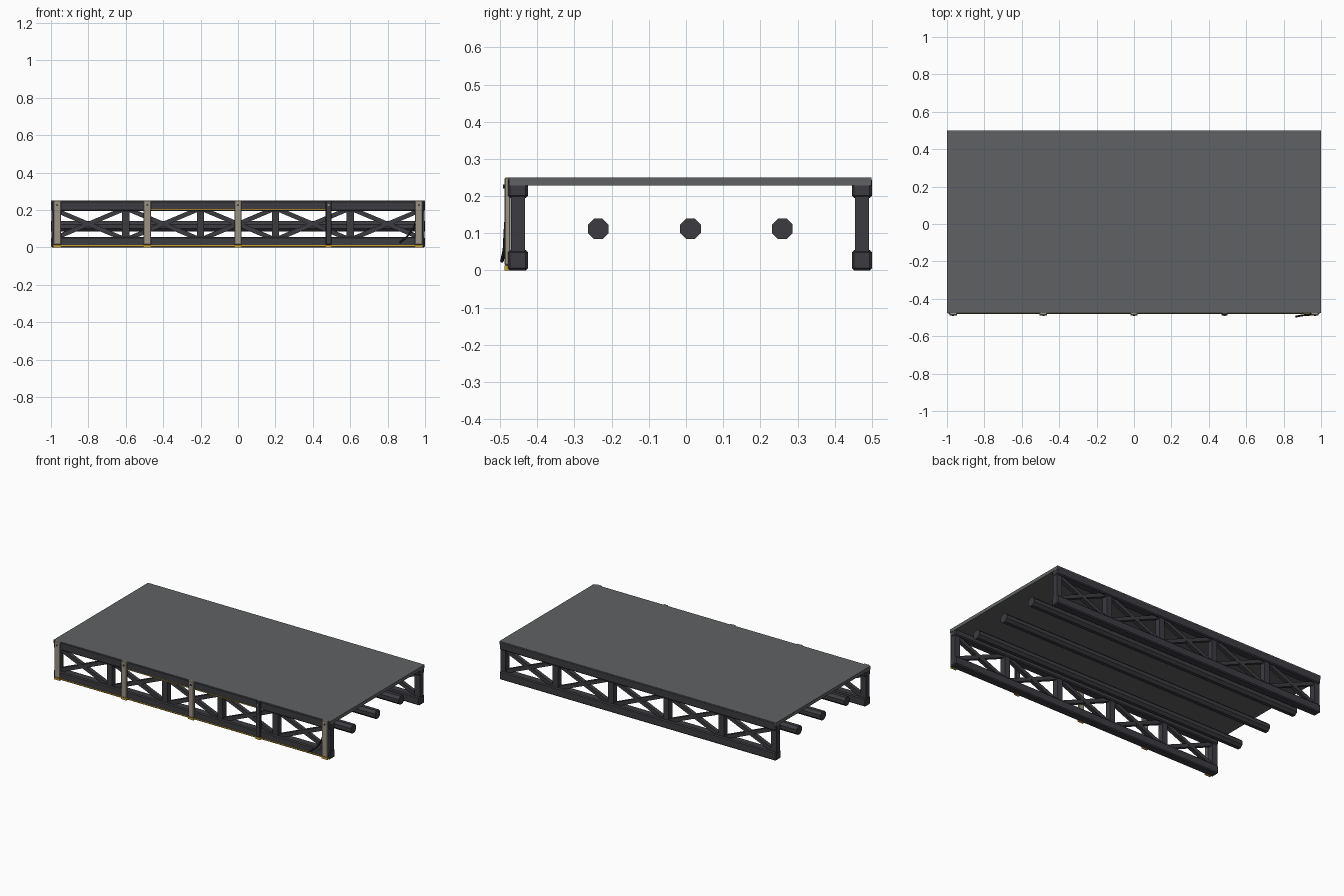
import bpy, bmesh, math
from mathutils import Vector, Matrix

if "Cube" in bpy.data.objects:
    bpy.data.objects.remove(bpy.data.objects["Cube"])


def material(name, rgb):
    m = bpy.data.materials.new(name)
    m.diffuse_color = (*rgb, 1)
    m.use_nodes = True
    m.node_tree.nodes["Principled BSDF"].inputs["Base Color"].default_value = m.diffuse_color
    return m


STEEL = material("dark steel", (0.045, 0.044, 0.052))
DECK = material("deck grey", (0.115, 0.12, 0.125))
TAN = material("worn tan", (0.33, 0.29, 0.235))
YELLOW = material("safety yellow", (0.60, 0.36, 0.03))
BLACK = material("cable black", (0.015, 0.015, 0.017))


def finish(name, bm, mat):
    me = bpy.data.meshes.new(name)
    bm.to_mesh(me)
    bm.free()
    me.materials.append(mat)
    ob = bpy.data.objects.new(name, me)
    bpy.context.collection.objects.link(ob)
    return ob


def box(name, lo, hi, mat, bevel=0.0):
    lo, hi = Vector(lo), Vector(hi)
    bm = bmesh.new()
    bmesh.ops.create_cube(bm, size=1)
    for v in bm.verts:
        v.co = (lo + hi) / 2 + v.co * (hi - lo)
    if bevel:
        bmesh.ops.bevel(bm, geom=bm.edges[:], offset=bevel, segments=1, affect='EDGES')
    return finish(name, bm, mat)


def strut(name, x0, z0, x1, z1, y, width, depth):
    """Rectangular bar lying in the truss plane."""
    length = math.hypot(x1 - x0, z1 - z0)
    bm = bmesh.new()
    bmesh.ops.create_cube(bm, size=1)
    m = (Matrix.Translation(((x0 + x1) / 2, y, (z0 + z1) / 2))
         @ Matrix.Rotation(-math.atan2(z1 - z0, x1 - x0), 4, 'Y')
         @ Matrix.Diagonal((length, depth, width, 1)))
    bmesh.ops.transform(bm, matrix=m, verts=bm.verts)
    return finish(name, bm, STEEL)


def rod(name, centre, axis, radius, length, sides, mat):
    bm = bmesh.new()
    bmesh.ops.create_cone(bm, cap_ends=True, segments=sides, radius1=radius,
                          radius2=radius, depth=length)
    m = (Matrix.Translation(centre) @ Matrix.Rotation(math.pi / 2, 4, axis)
         @ Matrix.Rotation(math.pi / sides, 4, 'Z'))
    bmesh.ops.transform(bm, matrix=m, verts=bm.verts)
    return finish(name, bm, mat)


# Deck plate resting over both trusses
box("deck", (-1, -0.476, 0.228), (1, 0.499, 0.25), DECK)

# Two lattice trusses: chords, uprights and crossed braces
for side, y in (("front", -0.452), ("back", 0.473)):
    for level, z0, z1 in (("lower", 0.0, 0.055), ("upper", 0.195, 0.2494)):
        box(f"{side}_{level}_chord", (-0.999, y - 0.027, z0), (0.999, y + 0.027, z1), STEEL, 0.006)
    for i in range(6):
        x = max(-0.978, min(0.978, -1 + 0.4 * i))
        box(f"{side}_upright", (x - 0.019, y - 0.019, 0.04), (x + 0.019, y + 0.019, 0.21), STEEL)
    for i in range(5):
        xa, xb = -0.99 + 0.4 * i, -0.61 + 0.4 * i
        strut(f"{side}_brace_up", xa, 0.045, xb, 0.205, y, 0.024, 0.026)
        strut(f"{side}_brace_down", xa, 0.205, xb, 0.045, y, 0.024, 0.024)

# Eight-sided pipes under the deck
for y in (-0.236, 0.012, 0.259):
    rod("under_pipe", (0, y, 0.112), 'Y', 0.03, 2.0, 8, STEEL)

# Front cover posts with yellow feet and a bolt
for x in (-0.967, -0.485, 0.0, 0.485, 0.967):
    dark = x == 0.485
    w = 0.016 if dark else 0.02
    box("cover_post", (x - w, -0.488, 0.014), (x + w, -0.472, 0.25), STEEL if dark else TAN, 0.003)
    box("post_foot", (x - w, -0.488, 0.0), (x + w, -0.472, 0.014), YELLOW)
    rod("post_bolt", (x, -0.489, 0.226), 'X', 0.006, 0.007, 8, TAN if dark else STEEL)

# Yellow trim lines on the front truss
box("lower_trim", (-0.99, -0.482, 0.006), (0.99, -0.476, 0.013), YELLOW)
box("upper_trim", (-0.485, -0.481, 0.199), (0.485, -0.476, 0.204), YELLOW)

# Loose cable hanging at the right end
cu = bpy.data.curves.new("loose_cable", 'CURVE')
cu.dimensions = '3D'
cu.bevel_depth = 0.005
cu.bevel_resolution = 1
cu.resolution_u = 4
pts = [(0.955, -0.482, 0.155), (0.935, -0.486, 0.10), (0.905, -0.488, 0.06), (0.865, -0.495, 0.025)]
sp = cu.splines.new('BEZIER')
sp.bezier_points.add(len(pts) - 1)
for bp, p in zip(sp.bezier_points, pts):
    bp.co = p
    bp.handle_left_type = bp.handle_right_type = 'AUTO'
cu.use_fill_caps = True
cu.materials.append(BLACK)
bpy.context.collection.objects.link(bpy.data.objects.new("loose_cable", cu))
